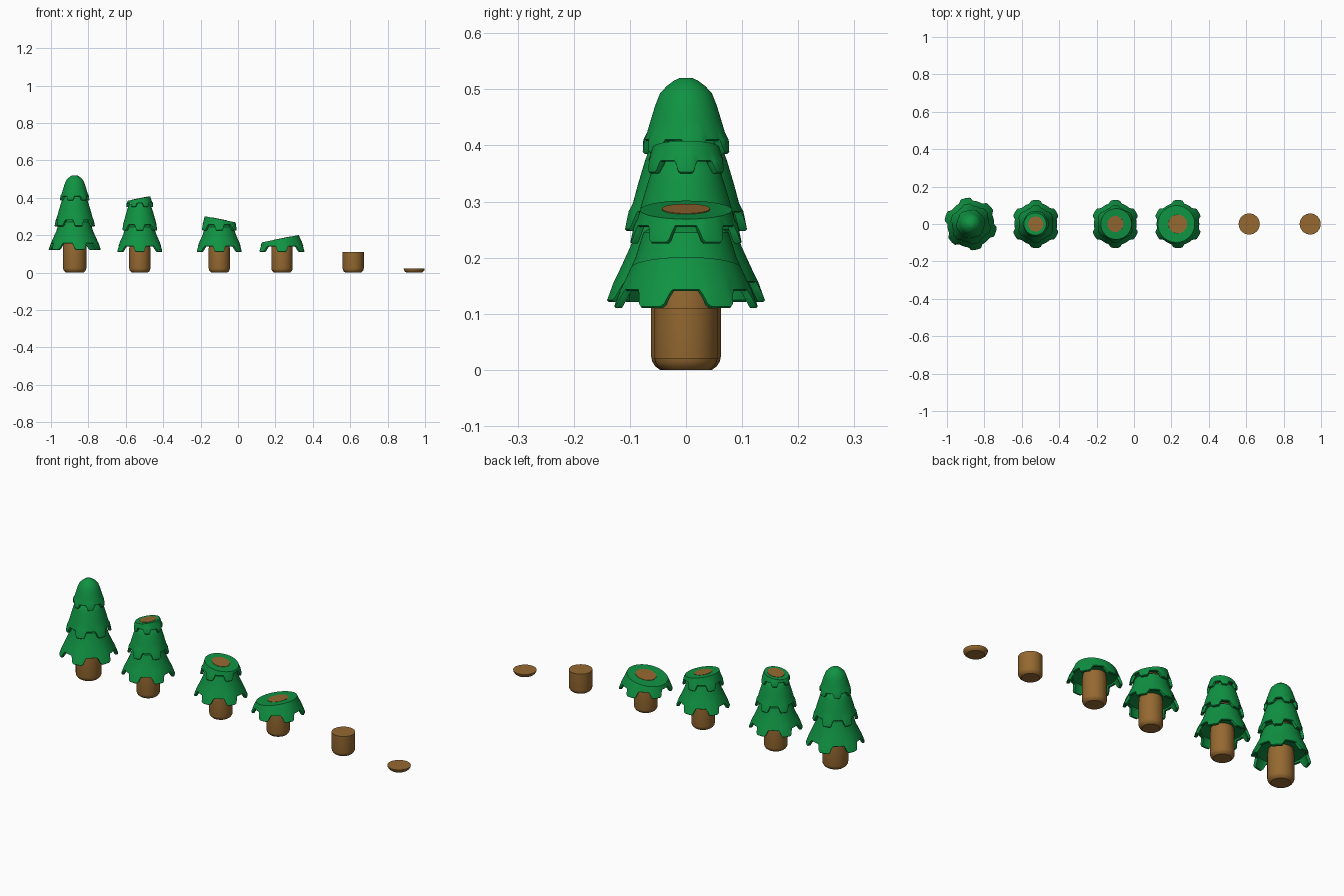
import bpy, bmesh, math
from mathutils import Vector

if "Cube" in bpy.data.objects:
    bpy.data.objects.remove(bpy.data.objects["Cube"])

SEG = 120


def material(name, rgb):
    m = bpy.data.materials.new(name)
    m.diffuse_color = (*rgb, 1)
    m.use_nodes = True
    m.node_tree.nodes["Principled BSDF"].inputs["Base Color"].default_value = m.diffuse_color
    return m


GREEN = material("pine_green", (0.005, 0.29, 0.055))
BROWN = material("bark_brown", (0.30, 0.14, 0.03))


def tab(angle):
    """1 on a hanging needle tab, 0 in a gap; six tabs per turn, one at angle 0."""
    d = abs((math.degrees(angle) + 30) % 60 - 30)
    return max(0.0, min(1.0, (17 - d) / 6))


def loft(bm, rows, n):
    """Skin a list of rings, each a function angle -> (radius, height)."""
    rings = []
    for row in rows:
        ring = []
        for i in range(n):
            a = 2 * math.pi * i / n
            r, z = row(a)
            ring.append(bm.verts.new((r * math.cos(a), r * math.sin(a), z)))
        rings.append(ring)
    for lo, hi in zip(rings, rings[1:]):
        for i in range(n):
            j = (i + 1) % n
            bm.faces.new((lo[i], lo[j], hi[j], hi[i]))
    return rings


def cut_top(bm, z, slope):
    """Slice off everything above a tilted plane and cap the cut."""
    res = bmesh.ops.bisect_plane(bm, geom=bm.verts[:] + bm.edges[:] + bm.faces[:],
                                 plane_co=Vector((0, 0, z)), plane_no=Vector((-slope, 0, 1)),
                                 clear_outer=True)
    edges = [e for e in res["geom_cut"] if isinstance(e, bmesh.types.BMEdge)]
    if edges:
        bmesh.ops.edgeloop_fill(bm, edges=edges)


def finish(bm, name, mat, x, scale):
    bmesh.ops.recalc_face_normals(bm, faces=bm.faces[:])
    me = bpy.data.meshes.new(name)
    bm.to_mesh(me)
    bm.free()
    me.materials.append(mat)
    ob = bpy.data.objects.new(name, me)
    bpy.context.collection.objects.link(ob)
    ob.location.x = x
    ob.scale = (scale,) * 3
    bpy.ops.object.select_all(action='DESELECT')
    ob.select_set(True)
    bpy.context.view_layer.objects.active = ob
    bpy.ops.object.shade_smooth_by_angle(angle=math.radians(35))


def trunk(name, x, z, slope=0.0, scale=1.0):
    profile = [(0.042, 0), (0.050, 0.006), (0.055, 0.014), (0.0565, 0.022),
               (0.0565, 0.13), (0.050, 0.18), (0.043, 0.28), (0.040, 0.43)]
    bm = bmesh.new()
    rings = loft(bm, [lambda a, p=p: p for p in profile], 32)
    bm.faces.new(rings[0])
    bm.faces.new(rings[-1])
    cut_top(bm, z, slope)
    finish(bm, name, BROWN, x, scale)


# Tier: tab tip (r, z), gap edge (r, z), profile above, tab rotation in degrees
TIERS = [
    ((0.128, 0.110), (0.114, 0.141),
     [(0.106, 0.165), (0.090, 0.200), (0.076, 0.245), (0.050, 0.262)], 30),
    ((0.099, 0.225), (0.090, 0.255),
     [(0.086, 0.270), (0.078, 0.300), (0.066, 0.340), (0.058, 0.362), (0.040, 0.378)], 30),
    ((0.071, 0.350), (0.067, 0.371),
     [(0.063, 0.385), (0.057, 0.405), (0.050, 0.428), (0.042, 0.448),
      (0.031, 0.460), (0.019, 0.469), (0.010, 0.473)], 0),
]


def tier(name, index, x, z, slope, scale, turn):
    tip, gap, upper, rot = TIERS[index]
    off = math.radians(rot + turn)

    def rim(inset, lift=0.0):
        def row(a):
            t = tab(a - off)
            return (gap[0] + (tip[0] - gap[0]) * t - inset,
                    gap[1] + (tip[1] - gap[1]) * t + lift)
        return row

    def rib(a):
        return (gap[0] + 0.003 * tab(a - off), gap[1] + 0.002)

    # underside, rounded rim, then outer skin upward
    rows = [lambda a: (0.036, gap[1] + 0.018),
            lambda a: (gap[0] - 0.014, gap[1] + 0.008),
            rim(0.012), rim(0.003), rim(0.0, 0.003), rib]
    rows += [lambda a, p=p: p for p in upper]
    bm = bmesh.new()
    rings = loft(bm, rows, SEG)
    bm.faces.new(rings[-1])
    cut_top(bm, z, slope)
    finish(bm, name, GREEN, x, scale)


def tree(name, x, tiers, z, slope=0.0, scale=1.0, turn=0):
    trunk(name + "_trunk", x, min(z, 0.42) + 0.0015, slope, scale)
    for i in range(tiers):
        cut = z if i == tiers - 1 else 1.0
        tier(f"{name}_needles_{i + 1}", i, x, cut, slope, scale, turn)


# Growth or chopping stages, from whole tree to flat stump
tree("whole_tree", -0.873, 3, 1.0, scale=1.1, turn=12)
tree("tall_cut_tree", -0.525, 3, 0.397, 0.2)
tree("half_cut_tree", -0.10, 2, 0.286, -0.2)
tree("low_cut_tree", 0.235, 1, 0.183, 0.2)
trunk("stump", 0.616, 0.11)
trunk("flat_stump", 0.942, 0.021)
